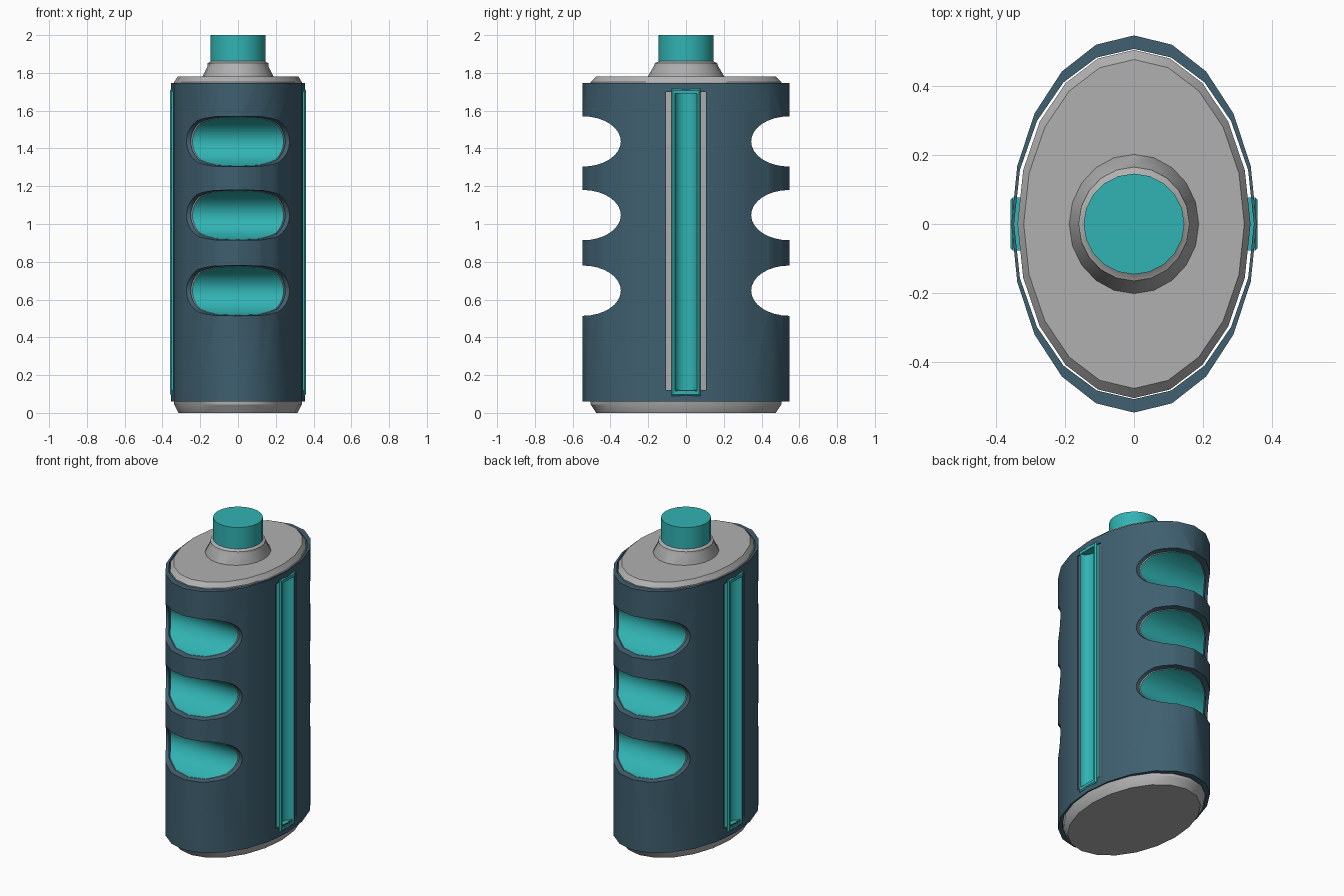
import bpy, bmesh, math
from mathutils import Matrix

if "Cube" in bpy.data.objects:
    bpy.data.objects.remove(bpy.data.objects["Cube"])


def material(name, rgb):
    m = bpy.data.materials.new(name)
    m.diffuse_color = (*rgb, 1)
    m.use_nodes = True
    m.node_tree.nodes["Principled BSDF"].inputs["Base Color"].default_value = m.diffuse_color
    return m


TEAL = material("teal", (0.031, 0.45, 0.45))
BLUE = material("slate_blue", (0.05, 0.115, 0.16))
GREY = material("mid_grey", (0.434, 0.434, 0.434))
SIDES = 20


def make(name, bm, mats=()):
    bmesh.ops.recalc_face_normals(bm, faces=bm.faces[:])
    me = bpy.data.meshes.new(name)
    bm.to_mesh(me)
    bm.free()
    for m in mats:
        me.materials.append(m)
    ob = bpy.data.objects.new(name, me)
    bpy.context.collection.objects.link(ob)
    return ob


def loft(name, rings, mats=(), closed=False):
    """Stack of (rx, ry, z) ellipses, capped or closed into a hollow tube."""
    bm = bmesh.new()
    loops = []
    for rx, ry, z in rings:
        loops.append([bm.verts.new((rx * math.cos(2 * math.pi * i / SIDES),
                                    ry * math.sin(2 * math.pi * i / SIDES), z))
                      for i in range(SIDES)])
    pairs = list(zip(loops, loops[1:]))
    if closed:
        pairs.append((loops[-1], loops[0]))
    else:
        bm.faces.new(loops[0])
        bm.faces.new(loops[-1])
    for a, b in pairs:
        for i in range(SIDES):
            j = (i + 1) % SIDES
            bm.faces.new((a[i], a[j], b[j], b[i]))
    return make(name, bm, mats)


def add_box(bm, lo, hi):
    c = [(a + b) / 2 for a, b in zip(lo, hi)]
    s = [b - a for a, b in zip(lo, hi)]
    bmesh.ops.create_cube(bm, size=1, matrix=Matrix.Translation(c) @ Matrix.Diagonal((*s, 1)))


def add_rod(bm, centre, scale, turn=None):
    mat = Matrix.Translation(centre) @ Matrix.Diagonal((*scale, 1))
    if turn:
        mat = mat @ Matrix.Rotation(math.pi / 2, 4, turn)
    bmesh.ops.create_cone(bm, cap_ends=True, segments=32, radius1=1, radius2=1,
                          depth=1, matrix=mat)


def cutter(name, bm):
    for f in bm.faces:
        f.material_index = 1
    ob = make(name, bm, (GREY, TEAL))
    ob.hide_render = True
    return ob


def body_cutter(name, half_width, z0, z1, depth_x):
    """Finger grooves front and back, plus a window on each side."""
    bm = bmesh.new()
    for s in (-1, 1):
        for z in (0.647, 1.047, 1.437):
            add_rod(bm, (0, s * 0.545, z), (1, 0.2, 0.133), 'Y')
        xs = sorted((s * depth_x, s * 0.45))
        add_box(bm, (xs[0], -half_width, z0), (xs[1], half_width, z1))
    return cutter(name, bm)


def cut(ob, tool):
    mod = ob.modifiers.new("cut", 'BOOLEAN')
    mod.operation = 'DIFFERENCE'
    mod.solver = 'EXACT'
    mod.object = tool
    dg = bpy.context.evaluated_depsgraph_get()
    me = bpy.data.meshes.new_from_object(ob.evaluated_get(dg))
    ob.modifiers.clear()
    ob.data = me
    bpy.data.objects.remove(tool)


def smooth(ob):
    bpy.ops.object.select_all(action='DESELECT')
    ob.select_set(True)
    bpy.context.view_layer.objects.active = ob
    bpy.ops.object.shade_smooth_by_angle(angle=math.radians(30))


# grey inner tank with teal groove walls
core = loft("inner_tank", [(0.315, 0.475, 0), (0.338, 0.505, 0.045),
                           (0.338, 0.505, 1.752), (0.32, 0.477, 1.78)], (GREY, TEAL))
cut(core, body_cutter("tank_cutter", 0.07, 0.10, 1.705, 0.295))

# blue sleeve, thin at the sides, open for grooves and side windows
shell = loft("outer_sleeve", [(0.356, 0.547, 0.06), (0.356, 0.547, 1.747),
                              (0.348, 0.508, 1.747), (0.348, 0.508, 0.06)],
             (BLUE, BLUE), closed=True)
cut(shell, body_cutter("sleeve_cutter", 0.105, 0.12, 1.7, 0.28))

# teal gauge frames on both sides, with a rounded channel inside
frames = []
for side, s in (("right", 1), ("left", -1)):
    bm = bmesh.new()
    xs = sorted((s * 0.297, s * 0.359))
    add_box(bm, (xs[0], -0.077, 0.09), (xs[1], 0.077, 1.715))
    outer = max(bm.faces, key=lambda f: s * f.calc_center_median().x)
    bmesh.ops.bevel(bm, geom=list(outer.edges), offset=0.007, segments=1, affect='EDGES')
    frame = make(side + "_gauge_frame", bm, (TEAL, TEAL))
    bm = bmesh.new()
    add_rod(bm, (s * 0.361, 0, 0.9025), (0.052, 0.059, 1.575))
    cut(frame, cutter("channel_cutter", bm))
    frames.append(frame)

# flared neck and cap
neck = loft("neck", [(0.188, 0.202, 1.775), (0.188, 0.202, 1.782), (0.161, 0.17, 1.836),
                     (0.161, 0.165, 1.852), (0.148, 0.15, 1.858), (0.138, 0.138, 1.87)], (GREY,))
cap = loft("cap", [(0.146, 0.146, 1.862), (0.146, 0.146, 2.0)], (TEAL,))

for ob in (core, shell, neck, cap, *frames):
    smooth(ob)
